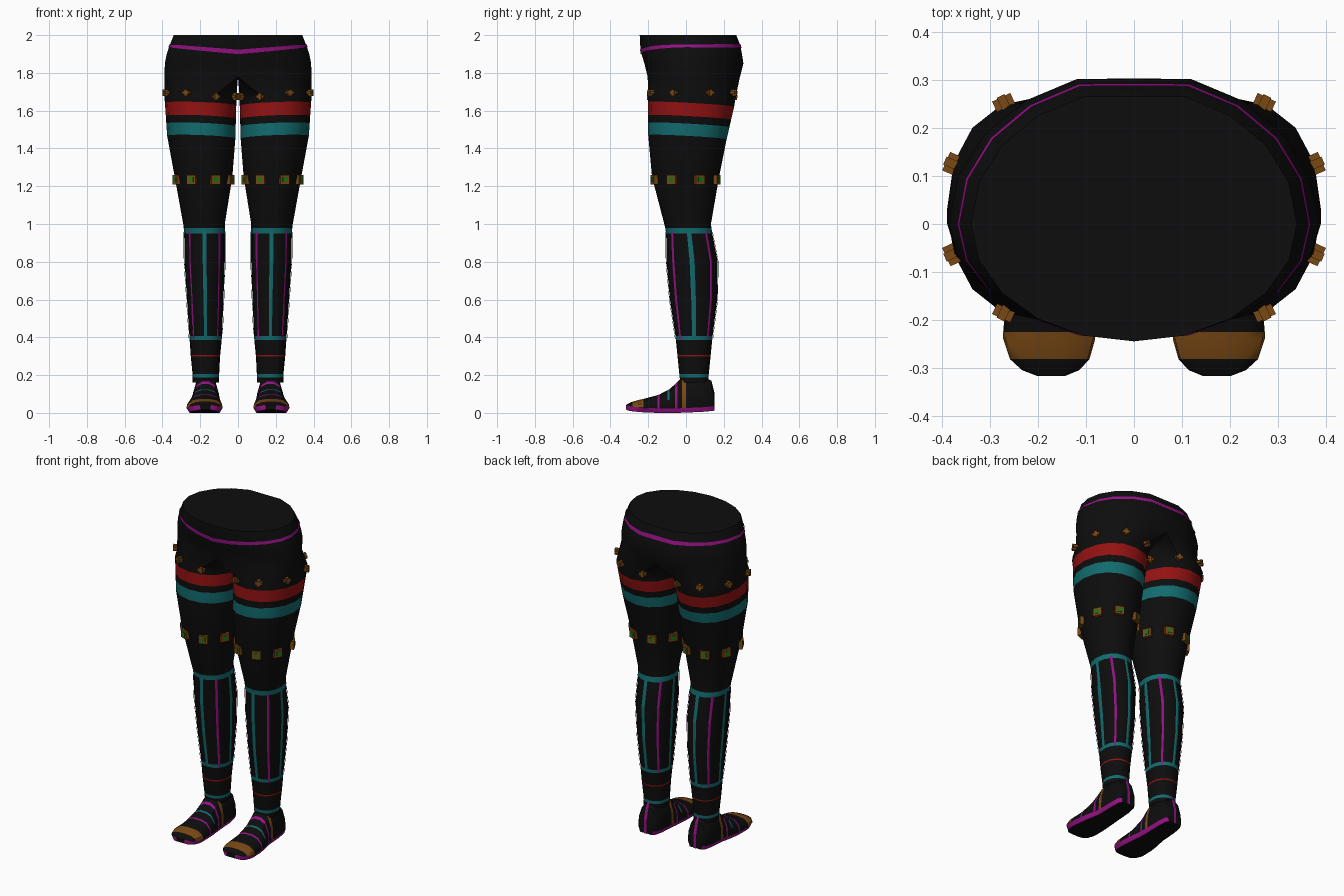
import bpy, bmesh, math
from mathutils import Vector, Matrix

if "Cube" in bpy.data.objects:
    bpy.data.objects.remove(bpy.data.objects["Cube"])

COLOURS = {
    "black": (0.004, 0.004, 0.004), "red": (0.30, 0.006, 0.006),
    "teal": (0.006, 0.15, 0.16), "purple": (0.30, 0.006, 0.23),
    "brown": (0.19, 0.065, 0.007), "green": (0.015, 0.16, 0.008)}
NAMES = list(COLOURS)
MATS = []
for n, c in COLOURS.items():
    m = bpy.data.materials.new(n)
    m.diffuse_color = (*c, 1)
    m.use_nodes = True
    m.node_tree.nodes["Principled BSDF"].inputs["Base Color"].default_value = m.diffuse_color
    MATS.append(m)


def finish(name, bm, smooth=True):
    """Turn a half model into a mirrored object."""
    me = bpy.data.meshes.new(name)
    bm.to_mesh(me)
    bm.free()
    for m in MATS:
        me.materials.append(m)
    ob = bpy.data.objects.new(name, me)
    bpy.context.collection.objects.link(ob)
    if smooth:
        bpy.ops.object.select_all(action='DESELECT')
        ob.select_set(True)
        bpy.context.view_layer.objects.active = ob
        bpy.ops.object.shade_smooth_by_angle(angle=math.radians(40))
    mir = ob.modifiers.new("mirror", 'MIRROR')
    mir.merge_threshold = 0.001
    return ob


# Leg sections: height, inner x, outer x, front y, back y, half-hip shape factor
KEYS = [(2.0, 0, .34, -.245, .28, 1), (1.95, 0, .36, -.243, .30, 1),
        (1.90, 0, .377, -.236, .31, 1), (1.85, 0, .387, -.22, .318, 1),
        (1.78, 0, .39, -.203, .30, 1), (1.68, .008, .39, -.20, .265, 0),
        (1.46, .014, .375, -.20, .215, 0), (1.25, .03, .335, -.18, .175, 0),
        (1.0, .07, .29, -.115, .132, 0), (.96, .07, .285, -.105, .137, 0),
        (.8, .07, .283, -.103, .168, 0), (.6, .077, .27, -.085, .165, 0),
        (.4, .085, .257, -.055, .14, 0), (.3, .095, .25, -.045, .13, 0),
        (.2, .10, .24, -.035, .12, 0), (.16, .10, .24, -.03, .12, 0)]
N = 16


def section(z):
    for a, b in zip(KEYS, KEYS[1:]):
        if b[0] <= z <= a[0]:
            f = (a[0] - z) / (a[0] - b[0])
            return [p + (q - p) * f for p, q in zip(a, b)][1:]
    return KEYS[-1][1:]


def corner(k, z):
    """Corner k of the leg section: 0 is outer side, 4 back, 12 front."""
    xi, xo, yf, yb, d = section(z)
    k = (k + N // 2) % N - N // 2
    a = math.tau * k / N
    pw = lambda v: math.copysign(abs(v) ** .93, v)
    cy = (yf + yb) / 2
    ell = Vector(((xi + xo) / 2 + (xo - xi) / 2 * pw(math.cos(a)),
                  cy + (yb - yf) / 2 * pw(math.sin(a)), z))
    if abs(k) >= 5:
        f = (8 - abs(k)) / 3
        y = f * (yb - .014 if k > 0 else yf) + (1 - f) * cy
        hip = Vector((0, y, z))
    else:
        u = k / 5 * math.pi / 2
        s = math.sin(u)
        hip = Vector((xo * math.cos(u), s * (yb if s > 0 else -yf), z))
    return ell.lerp(hip, d)


def surf(t, z, off=0.0):
    """Point on the leg surface, t measured in section corners."""
    k = math.floor(t)
    p = corner(k, z).lerp(corner(k + 1, z), t - k)
    if off:
        p += outward(p, z) * off
    return p


def outward(p, z):
    xi, xo, yf, yb, d = section(z)
    return Vector((p.x - (xi + xo) / 2 * (1 - d), p.y - (yf + yb) / 2, 0)).normalized()


def grid(bm, rows, mat, close=False):
    vs = [[bm.verts.new(p) for p in r] for r in rows]
    for i, (a, b) in enumerate(zip(vs, vs[1:])):
        for j in range(len(a) - (0 if close else 1)):
            j2 = (j + 1) % len(a)
            f = bm.faces.new((a[j], a[j2], b[j2], b[j]))
            f.material_index = NAMES.index(mat(i, j) if callable(mat) else mat)
    return vs


# Hips and legs, with bands made from rings
BANDS = [(1.635, 1.565, "red"), (1.525, 1.46, "teal"), (.98, .95, "teal"),
         (.408, .387, "teal"), (.306, .298, "red"), (.205, .187, "teal")]
zs = sorted({k[0] for k in KEYS if not any(b <= k[0] <= a for a, b, _ in BANDS)}
            | {v for b in BANDS for v in b[:2]}, reverse=True)
bm = bmesh.new()


def band_colour(i, j):
    mid = (zs[i] + zs[i + 1]) / 2
    return next((c for a, b, c in BANDS if b < mid < a), "black")


rows = []
for z in zs:
    row = [corner(k, z) for k in range(N)]
    if 1.45 < z < 1.64:
        for p in row:
            p.z += .04 * (p.x - .2) - .055 * p.y
    rows.append(row)
vs = grid(bm, rows, band_colour, True)
bm.faces.new(vs[0])
bmesh.ops.delete(bm, geom=[f for f in bm.faces if all(v.co.x < 1e-4 for v in f.verts)],
                 context='FACES')
bmesh.ops.recalc_face_normals(bm, faces=bm.faces)
finish("hips_and_legs", bm)

# Waist piping, dipping to a point at the front
bm = bmesh.new()
rows = [[], []]
for k in range(-10, 11):
    t = k / 2
    z = 1.943
    if t < 0:
        z -= .032 * max(0, 1 - corner(0, z).x ** -1 * surf(t, z).x)
    h = .007 + .005 * abs(t) / 5
    for r, s in zip(rows, (h, -h)):
        p = surf(t, z + s, .004)
        if abs(k) == 10:
            p.x = 0
        r.append(p)
grid(bm, rows, "purple")
bmesh.ops.reverse_faces(bm, faces=bm.faces)
for f in bm.faces:
    if f.normal.dot(f.calc_center_median()) < 0:
        f.normal_flip()
finish("waist_piping", bm)

# Calf stripes, alternating around the shin
bm = bmesh.new()
for c in range(0, N, 2):
    teal = c % 4 == 0
    h = .23 if teal else .16
    grid(bm, [[surf(c + s * h, z, .004) for s in (-1, 0, 1)]
              for z in (.39, .5, .6, .7, .8, .96)][::-1], "teal" if teal else "purple")
for f in bm.faces:
    f.normal_update()
    p = f.calc_center_median()
    if f.normal.dot(outward(p, p.z)) < 0:
        f.normal_flip()
finish("calf_stripes", bm, False)


def block(bm, t, z, size, out, colour):
    """Small block seated on the leg surface."""
    p = surf(t, z)
    n = outward(p, z)
    side = Vector((-n.y, n.x, 0))
    rot = Matrix((side, n, Vector((0, 0, 1)))).transposed().to_4x4()
    mat = Matrix.Translation(p + n * out) @ rot @ Matrix.Diagonal((*size, 1))
    r = bmesh.ops.create_cube(bm, size=1, matrix=mat)
    for f in {f for v in r["verts"] for f in v.link_faces}:
        f.material_index = NAMES.index(colour)


# Thigh studs: small crosses above, square settings with gems below
bm = bmesh.new()
gm = bmesh.new()
for t in range(1, N, 2):
    z = 1.695 - (.02 if 4 < t < 12 else 0)
    block(bm, t, z, (.042, .024, .016), .006, "brown")
    block(bm, t, z, (.018, .03, .036), .006, "brown")
    block(gm, t, 1.235, (.052, .022, .05), .004, "brown")
    block(gm, t, 1.235, (.026, .008, .026), .014, "green")
finish("thigh_cross_studs", bm, False)
finish("thigh_gem_studs", gm, False)

# Feet: stations of y, half width, top height, bottom height, x centre
ST = [(.152, .045, .10, .012, .17), (.135, .062, .17, .01, .17),
      (.08, .07, .20, .005, .17), (0, .072, .20, .002, .17), (-.02, .073, .19, .001, .17),
      (-.045, .076, .165, 0, .171), (-.057, .078, .153, 0, .172),
      (-.088, .083, .125, 0, .174), (-.098, .085, .12, 0, .174),
      (-.14, .09, .098, 0, .176), (-.15, .091, .094, 0, .176),
      (-.225, .096, .074, .003, .177), (-.24, .096, .071, .004, .177),
      (-.282, .083, .06, .008, .176), (-.305, .06, .05, .012, .174),
      (-.317, .03, .042, .018, .173)]
STRAPS = {3: "brown", 5: "purple", 7: "teal", 9: "purple", 11: "brown", 12: "brown"}
rows = []
for y, w, h, b, cx in ST:
    e = b + .024
    half = [(.85, b), (1, e), (.95, e + (h - e) * .45), (.66, e + (h - e) * .86), (.25, h)]
    rows.append([Vector((cx + w * s, y, z)) for s, z in half]
                + [Vector((cx - w * s, y, z)) for s, z in half[::-1]])


def foot_colour(i, j):
    if j in (0, 8):
        return "purple"
    if j == 9:
        return "black"
    if STRAPS.get(i) == "teal" and j in (1, 7):
        return "black"
    return STRAPS.get(i, "black")


bm = bmesh.new()
vs = grid(bm, rows, foot_colour, True)
for end in (vs[0], vs[-1]):
    bm.faces.new(end)
bmesh.ops.recalc_face_normals(bm, faces=bm.faces)
finish("foot", bm)

# Heel seam
bm = bmesh.new()
grid(bm, [[(.17 + s * .009, y, z) for s in (1, -1)]
          for y, z in ((.124, .195), (.139, .168), (.156, .10), (.156, .012))][::-1], "purple")
for f in bm.faces:
    f.normal_update()
    if f.normal.y < 0:
        f.normal_flip()
finish("heel_seam", bm, False)
